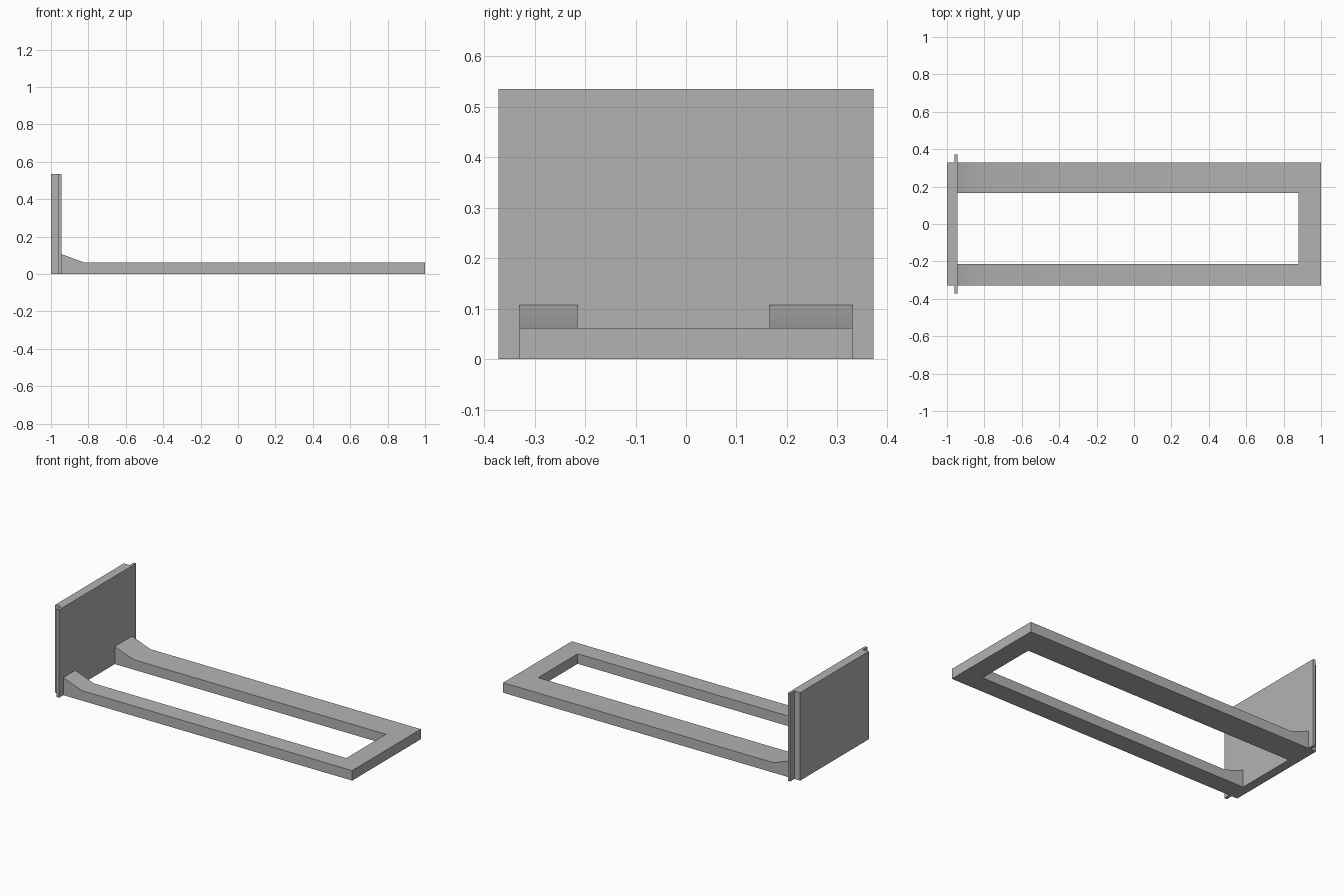
import bpy
import bmesh
import math
from mathutils import Vector

if "Cube" in bpy.data.objects:
    bpy.data.objects.remove(bpy.data.objects["Cube"])

grey = bpy.data.materials.new("plain grey")
grey.use_nodes = True
colour = (0.45, 0.45, 0.45, 1)
grey.diffuse_color = colour
grey.node_tree.nodes["Principled BSDF"].inputs["Base Color"].default_value = colour


def prism(name, points, sweep):
    """Extrude a closed outline along the sweep vector."""
    bm = bmesh.new()
    face = bm.faces.new([bm.verts.new(p) for p in points])
    moved = bmesh.ops.extrude_face_region(bm, geom=[face])["geom"]
    bmesh.ops.translate(bm, vec=Vector(sweep),
                        verts=[v for v in moved if isinstance(v, bmesh.types.BMVert)])
    # the extrusion keeps the first cap, so only the normals need fixing
    bmesh.ops.recalc_face_normals(bm, faces=bm.faces)
    mesh = bpy.data.meshes.new(name)
    bm.to_mesh(mesh)
    bm.free()
    mesh.materials.append(grey)
    obj = bpy.data.objects.new(name, mesh)
    bpy.context.collection.objects.link(obj)
    return obj


PLATE_X, HALF_W = -0.945, 0.33

# Base frame: side profile with a raised ramp against the plate
profile = [(PLATE_X, 0), (1, 0), (1, 0.061), (-0.82, 0.061), (PLATE_X, 0.107)]
frame = prism("base_frame", [(x, -HALF_W, z) for x, z in profile], (0, 2 * HALF_W, 0))

# Off-centre opening that leaves two side rails and an end rail
opening = [(-0.98, -0.215), (0.88, -0.215), (0.88, 0.165), (-0.98, 0.165)]
cutter = prism("opening_cutter", [(x, y, -0.1) for x, y in opening], (0, 0, 0.4))
cutter.hide_render = True
cut = frame.modifiers.new("opening", "BOOLEAN")
cut.operation = "DIFFERENCE"
cut.solver = "EXACT"
cut.object = cutter

bpy.ops.object.select_all(action="DESELECT")
frame.select_set(True)
bpy.context.view_layer.objects.active = frame
bpy.ops.object.modifier_apply(modifier=cut.name)
bpy.data.objects.remove(cutter)
bpy.ops.object.shade_smooth_by_angle(angle=math.radians(30))

# Upright plate: thick slab with a thin flange past both edges
half_plan = [(-1, HALF_W), (-0.961, HALF_W), (-0.961, 0.371), (PLATE_X, 0.371)]
plan = half_plan + [(x, -y) for x, y in reversed(half_plan)]
prism("upright_plate", [(x, y, 0) for x, y in plan], (0, 0, 0.535))
